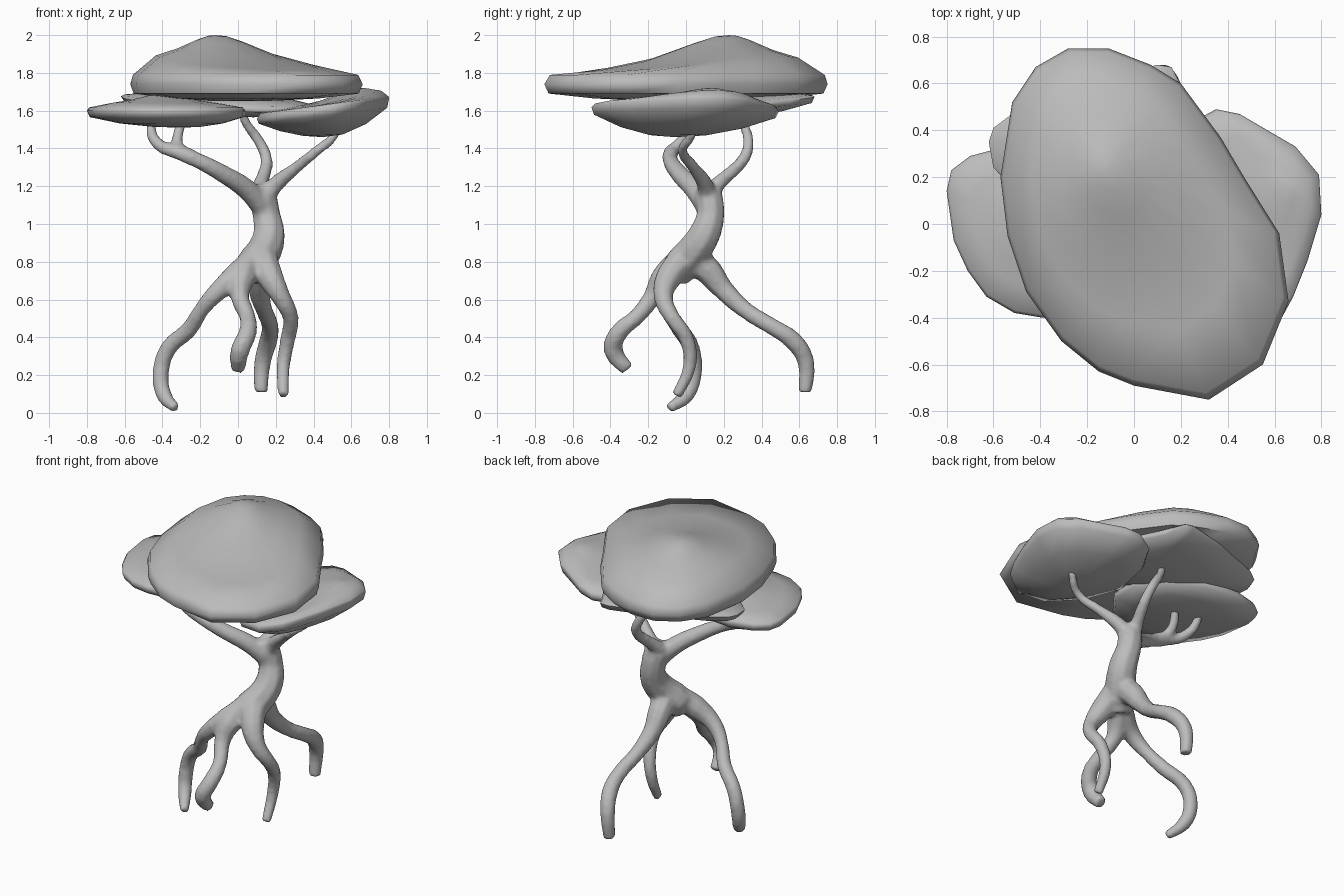
import bpy
import bmesh
from math import radians
from mathutils import Vector

default_cube = bpy.data.objects.get("Cube")
if default_cube:
    bpy.data.objects.remove(default_cube, do_unlink=True)

GREY = (0.5, 0.5, 0.5, 1)
clay = bpy.data.materials.new("plain_grey")
clay.use_nodes = True
clay.diffuse_color = GREY
clay.node_tree.nodes["Principled BSDF"].inputs["Base Color"].default_value = GREY


def select(objects):
    """Select only these objects and make the first one active."""
    bpy.ops.object.select_all(action="DESELECT")
    for obj in objects:
        obj.select_set(True)
    bpy.context.view_layer.objects.active = objects[0]


def limb(name, points):
    """Tapered tube through points given as (x, y, z, radius)."""
    curve = bpy.data.curves.new(name, "CURVE")
    curve.dimensions = "3D"
    curve.bevel_depth = 1
    curve.bevel_resolution = 2
    curve.use_fill_caps = True
    curve.resolution_u = 3
    spline = curve.splines.new("BEZIER")
    spline.bezier_points.add(len(points) - 1)
    for knot, (x, y, z, radius) in zip(spline.bezier_points, points):
        knot.co = (x, y, z)
        knot.radius = radius
        knot.handle_left_type = knot.handle_right_type = "AUTO"
    curve.materials.append(clay)
    obj = bpy.data.objects.new(name, curve)
    bpy.context.collection.objects.link(obj)
    return obj


def grow_together(name, limbs):
    """Fuse overlapping limbs into one skin with soft joints."""
    select(limbs)
    bpy.ops.object.convert(target="MESH")
    bpy.ops.object.join()
    tree = bpy.context.object
    tree.name = name
    remesh = tree.modifiers.new("fuse", "REMESH")
    remesh.mode = "VOXEL"
    remesh.voxel_size = 0.014
    remesh.use_smooth_shade = True
    smooth = tree.modifiers.new("soften", "SMOOTH")
    smooth.factor = 0.5
    smooth.iterations = 5
    bpy.ops.object.convert(target="MESH")


# Cross-section of a leaf pad: (share of outline, share of height)
UPPER = [(.08, .98), (.2, .88), (.45, .62), (.7, .45), (.97, .19)]
LOWER = [(1, 0), (.97, .3), (.65, .7), (.3, .94)]


def leaf_pad(name, outline, peak, base, rim_z, slope=(0, 0), belly=1):
    """Domed pad lofted from peak through a tilted outline down to base."""
    peak, base = Vector(peak), Vector(base)
    count = len(outline)
    middle = sum((Vector(p) for p in outline), Vector((0, 0))) / count
    rim = [Vector((*p, rim_z + (Vector(p) - middle).dot(Vector(slope)))) for p in outline]
    reach = [(corner - peak).xy.length for corner in rim]
    average = sum(reach) / count
    bm = bmesh.new()
    rings = []
    for pole, profile in ((peak, UPPER), (base, LOWER)):
        for share, height in profile:
            ring = []
            for corner, distance in zip(rim, reach):
                # Short sides of the dome bulge, long sides stay shallow
                if pole is base:
                    bend = belly
                else:
                    bend = distance / average if share < .9 else 1
                spot = pole.lerp(corner, share)
                spot.z = corner.z + (pole.z - corner.z) * height ** bend
                ring.append(bm.verts.new(spot))
            rings.append(ring)
    for ring, below in zip(rings, rings[1:]):
        if ring is rings[len(UPPER) - 1]:
            below = rings[len(UPPER)]
        for i in range(count):
            j = (i + 1) % count
            bm.faces.new((ring[i], ring[j], below[j], below[i]))
    for pole, ring in ((peak, rings[0]), (base, rings[-1])):
        tip = bm.verts.new(pole)
        for i in range(count):
            bm.faces.new((tip, ring[i], ring[(i + 1) % count]))
    bmesh.ops.recalc_face_normals(bm, faces=bm.faces)
    mesh = bpy.data.meshes.new(name)
    bm.to_mesh(mesh)
    bm.free()
    mesh.materials.append(clay)
    obj = bpy.data.objects.new(name, mesh)
    bpy.context.collection.objects.link(obj)
    select([obj])
    bpy.ops.object.shade_smooth_by_angle(angle=radians(60))


# Trunk
trunk = limb("trunk", [
    (.07, -.05, .71, .07), (.09, -.02, .78, .105), (.145, .05, .87, .094),
    (.165, .1, .95, .087), (.15, .13, 1.05, .077), (.13, .12, 1.15, .077),
    (.11, .11, 1.21, .05)])

# Roots
right_root = limb("right_root", [
    (.09, -.02, .82, .07), (0, -.1, .73, .075), (-.11, -.13, .64, .053),
    (-.19, -.1, .55, .042), (-.26, -.03, .44, .046), (-.37, .03, .34, .046),
    (-.41, .04, .2, .046), (-.39, 0, .09, .043), (-.33, -.09, .025, .028)])
front_root = limb("front_root", [
    (.08, -.02, .8, .07), (.02, -.12, .71, .073), (.01, -.18, .61, .05),
    (.05, -.26, .51, .044), (.05, -.36, .42, .05), (.01, -.385, .33, .053),
    (0, -.31, .23, .04)])
back_root = limb("back_root", [
    (.12, .02, .84, .08), (.11, .12, .75, .075), (.11, .2, .65, .057),
    (.14, .32, .54, .046), (.17, .45, .46, .046), (.16, .57, .38, .051),
    (.13, .635, .27, .047), (.12, .63, .11, .038)])
left_root = limb("left_root", [
    (.13, 0, .83, .08), (.17, -.09, .72, .073), (.23, -.12, .61, .052),
    (.28, -.07, .5, .043), (.265, 0, .4, .042), (.24, .02, .25, .037),
    (.24, -.05, .09, .03)])

# Branches
right_branch = limb("right_branch", [
    (.13, .11, 1.09, .06), (.05, .05, 1.18, .058), (-.07, -.03, 1.26, .05),
    (-.2, -.08, 1.33, .043), (-.32, -.08, 1.38, .04), (-.42, -.03, 1.42, .034),
    (-.46, .05, 1.52, .028), (-.43, .07, 1.57, .024)])
right_twig = limb("right_twig", [
    (-.24, -.08, 1.36, .035), (-.31, -.06, 1.4, .033), (-.32, -.01, 1.46, .03),
    (-.29, .03, 1.56, .026)])
left_branch = limb("left_branch", [
    (.12, .12, 1.12, .06), (.2, .1, 1.21, .045), (.31, .04, 1.3, .032),
    (.42, -.02, 1.39, .028), (.51, .03, 1.47, .026), (.53, .05, 1.56, .024)])
back_branch = limb("back_branch", [
    (.1, .11, 1.16, .05), (.13, .2, 1.24, .038), (.15, .31, 1.35, .033),
    (.11, .33, 1.44, .03), (.04, .3, 1.54, .026), (.02, .28, 1.6, .024)])

grow_together("trunk_roots_and_branches", [
    trunk, right_root, front_root, back_root, left_root,
    right_branch, right_twig, left_branch, back_branch])

# Leaf pads
leaf_pad("top_leaf_pad",
         [(-.28, .75), (-.11, .75), (.07, .68), (.2, .6), (.37, .37), (.47, .2),
          (.62, -.04), (.66, -.33), (.55, -.6), (.32, -.75), (0, -.69), (-.15, -.63),
          (-.31, -.5), (-.46, -.29), (-.54, -.05), (-.57, .2), (-.52, .52), (-.42, .67)],
         peak=(-.12, .23, 2), base=(0, 0, 1.65), rim_z=1.74, belly=.5)
leaf_pad("right_leaf_pad",
         [(-.8, .14), (-.78, .23), (-.7, .29), (-.55, .33), (-.3, .31), (-.08, .2),
          (.04, .03), (.03, -.15), (-.1, -.32), (-.25, -.39), (-.39, -.4), (-.51, -.38),
          (-.63, -.31), (-.71, -.2), (-.77, -.07)],
         peak=(-.4, 0, 1.69), base=(-.3, 0, 1.51), rim_z=1.6, belly=.8)
leaf_pad("back_leaf_pad",
         [(-.62, .35), (-.6, .41), (-.52, .47), (-.2, .6), (.1, .68), (.16, .67),
          (.22, .56), (.34, .38), (.41, .22), (.36, .06), (.1, -.03), (-.25, .02),
          (-.5, .14), (-.6, .24)],
         peak=(-.05, .3, 1.72), base=(.08, .2, 1.565), rim_z=1.65, slope=(-.05, .1))
leaf_pad("left_leaf_pad",
         [(.35, .49), (.45, .47), (.57, .4), (.69, .33), (.79, .21), (.8, .04),
          (.74, -.16), (.68, -.31), (.62, -.42), (.5, -.5), (.33, -.45), (.18, -.25),
          (.1, 0), (.15, .27), (.24, .43)],
         peak=(.66, .14, 1.72), base=(.45, -.06, 1.46), rim_z=1.615, slope=(.16, 0),
         belly=1.15)
